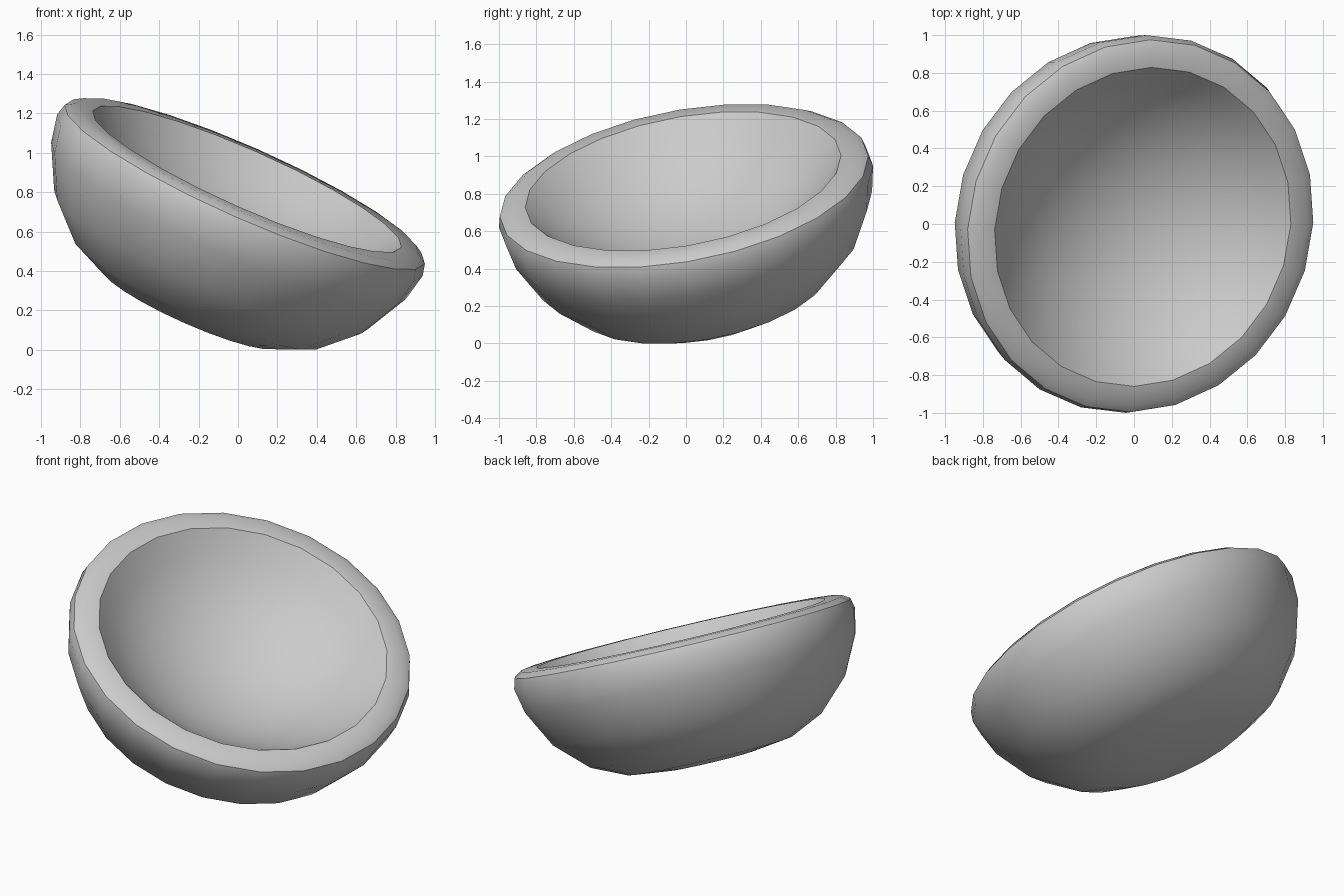
import bpy, bmesh, math
from mathutils import Vector

if "Cube" in bpy.data.objects:
    bpy.data.objects.remove(bpy.data.objects["Cube"])

SIDES = 24
# tilted axis of the bowl, and the centre of its mouth
axis = Vector((0.40, -0.17, 0.90)).normalized()
centre = Vector((0.05, -0.01, 0.87))
u = Vector((0.045, 0.85, 0.14))
u = (u - axis * u.dot(axis)).normalized()
v = axis.cross(u)

# (radius, height along axis): outer base, wall, rounded rim
profile = [(0, -0.765), (0.26, -0.755), (0.49, -0.725), (0.69, -0.632),
           (0.872, -0.455), (0.985, -0.235), (1.015, -0.09), (1.0, -0.03),
           (0.955, -0.002), (0.857, 0.0)]
# inner surface: a spherical cap hanging from the mouth edge
CAP = math.radians(50)
cap_r = 0.857 / math.sin(CAP)
for k in range(5, -1, -1):
    t = CAP * k / 6
    profile.append((cap_r * math.sin(t) if k else 0,
                    -cap_r * (math.cos(t) - math.cos(CAP))))

bm = bmesh.new()
rings = []
for r, h in profile:
    if r == 0:
        rings.append([bm.verts.new(centre + axis * h)])
        continue
    rings.append([bm.verts.new(centre + axis * h
                  + r * (u * math.cos(a) + v * math.sin(a)))
                  for a in (2 * math.pi * i / SIDES for i in range(SIDES))])

# skin neighbouring rings
for a, b in zip(rings, rings[1:]):
    for i in range(SIDES):
        j = (i + 1) % SIDES
        if len(a) == 1:
            bm.faces.new((a[0], b[j], b[i]))
        elif len(b) == 1:
            bm.faces.new((a[i], a[j], b[0]))
        else:
            bm.faces.new((a[i], a[j], b[j], b[i]))
bmesh.ops.recalc_face_normals(bm, faces=bm.faces)

# stand on the ground, centred
lo = [min(p.co[k] for p in bm.verts) for k in range(3)]
hi = [max(p.co[k] for p in bm.verts) for k in range(3)]
shift = Vector((-(lo[0] + hi[0]) / 2, -(lo[1] + hi[1]) / 2, -lo[2]))
bmesh.ops.translate(bm, verts=bm.verts, vec=shift)

mesh = bpy.data.meshes.new("bowl")
bm.to_mesh(mesh)
bm.free()
bowl = bpy.data.objects.new("bowl", mesh)
bpy.context.collection.objects.link(bowl)
bpy.context.view_layer.objects.active = bowl
bowl.select_set(True)
bpy.ops.object.shade_smooth_by_angle(angle=math.radians(42))
